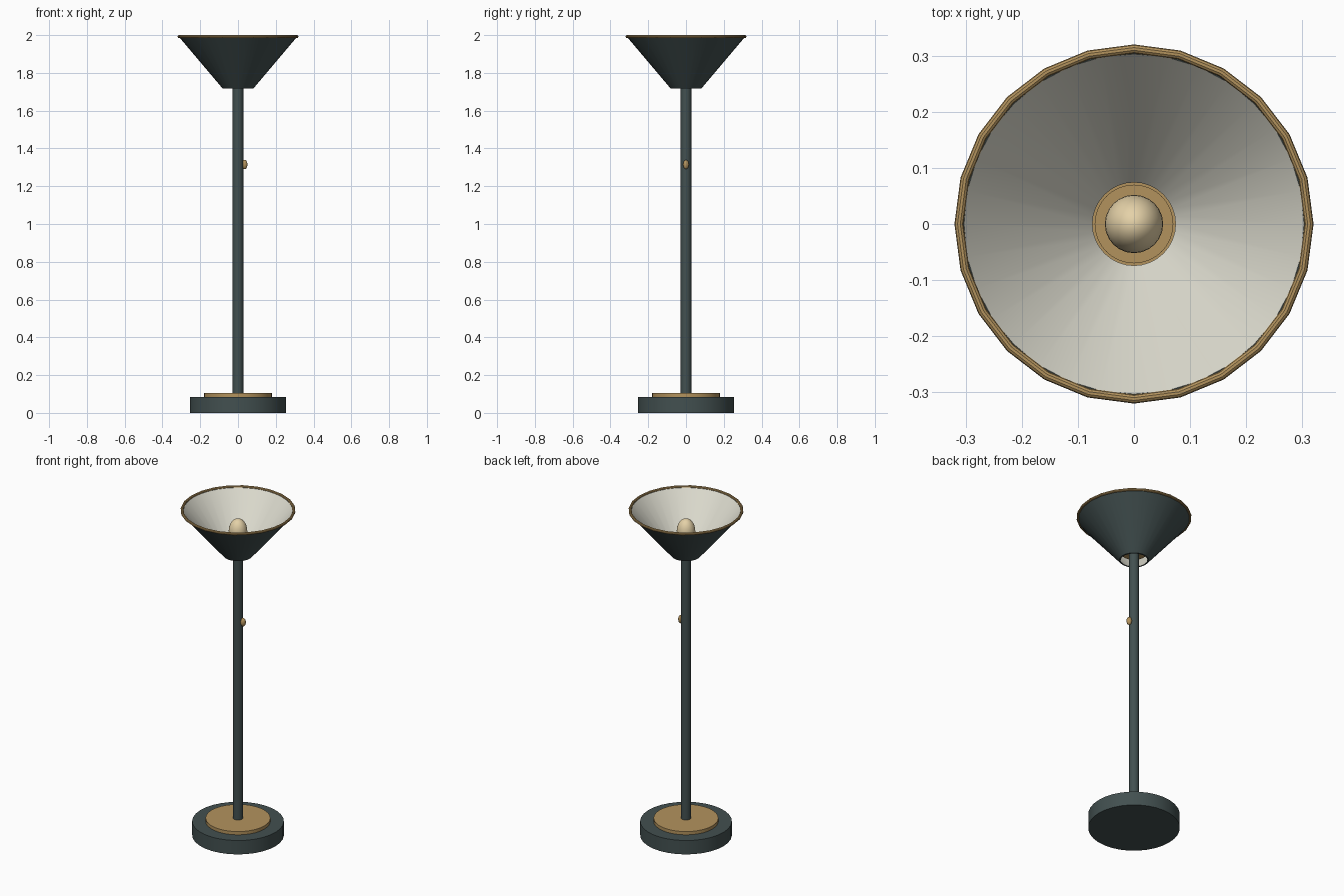
import bpy
import math

cube = bpy.data.objects.get("Cube")
if cube:
    bpy.data.objects.remove(cube, do_unlink=True)


def material(name, rgb):
    mat = bpy.data.materials.new(name)
    mat.use_nodes = True
    mat.diffuse_color = (*rgb, 1)
    mat.node_tree.nodes["Principled BSDF"].inputs["Base Color"].default_value = (*rgb, 1)
    return mat


DARK = material("dark_slate", (0.055, 0.08, 0.08))
BRASS = material("brass", (0.45, 0.29, 0.11))
CREAM = material("cream_lining", (0.72, 0.71, 0.62))
GLOW = material("warm_bulb", (0.78, 0.64, 0.39))


def finish(name, *mats):
    obj = bpy.context.object
    obj.name = name
    for mat in mats:
        obj.data.materials.append(mat)
    bpy.ops.object.shade_smooth_by_angle(angle=math.radians(30))
    return obj


def cylinder(name, radius, bottom, top, mat, sides=32):
    bpy.ops.mesh.primitive_cylinder_add(vertices=sides, radius=radius, depth=top - bottom,
                                        location=(0, 0, (bottom + top) / 2))
    return finish(name, mat)


def ellipsoid(name, location, radii, mat):
    bpy.ops.mesh.primitive_uv_sphere_add(segments=24, ring_count=16, radius=1, location=location)
    bpy.context.object.scale = radii
    return finish(name, mat)


def lathe(name, profile, mats, lining_band, sides=32):
    """Revolve a closed (radius, height) profile; one band takes the second material."""
    n = len(profile)
    verts = [(r * math.cos(a), r * math.sin(a), z)
             for a in (math.tau * i / sides for i in range(sides)) for r, z in profile]
    faces = []
    for i in range(sides):
        j = (i + 1) % sides
        for k in range(n):
            m = (k + 1) % n
            faces.append((i * n + k, j * n + k, j * n + m, i * n + m))
    mesh = bpy.data.meshes.new(name)
    mesh.from_pydata(verts, [], faces)
    obj = bpy.data.objects.new(name, mesh)
    bpy.context.collection.objects.link(obj)
    bpy.ops.object.select_all(action="DESELECT")
    obj.select_set(True)
    bpy.context.view_layer.objects.active = obj
    finish(name, *mats)
    for face in mesh.polygons:
        face.material_index = int(face.index % n == lining_band)
    return obj


# Weighted base, trim plate and pole
cylinder("base", 0.255, 0, 0.085, DARK)
cylinder("base_trim", 0.18, 0.085, 0.105, BRASS)
cylinder("pole", 0.028, 0.1, 1.78, DARK, 24)

# Switch knob on the pole
ellipsoid("switch_knob", (0.035, 0, 1.315), (0.015, 0.015, 0.025), BRASS)

# Open flared shade with a pale lining
lathe("shade", [(0.082, 1.718), (0.312, 1.99), (0.303, 1.99), (0.074, 1.718)], (DARK, CREAM), 2)

# Rolled rim
bpy.ops.mesh.primitive_torus_add(major_segments=24, minor_segments=10, major_radius=0.312,
                                 minor_radius=0.008, location=(0, 0, 1.992))
finish("shade_rim", BRASS)

# Socket and bulb
cylinder("socket", 0.07, 1.76, 1.82, BRASS)
ellipsoid("bulb", (0, 0, 1.864), (0.052, 0.052, 0.075), GLOW)
